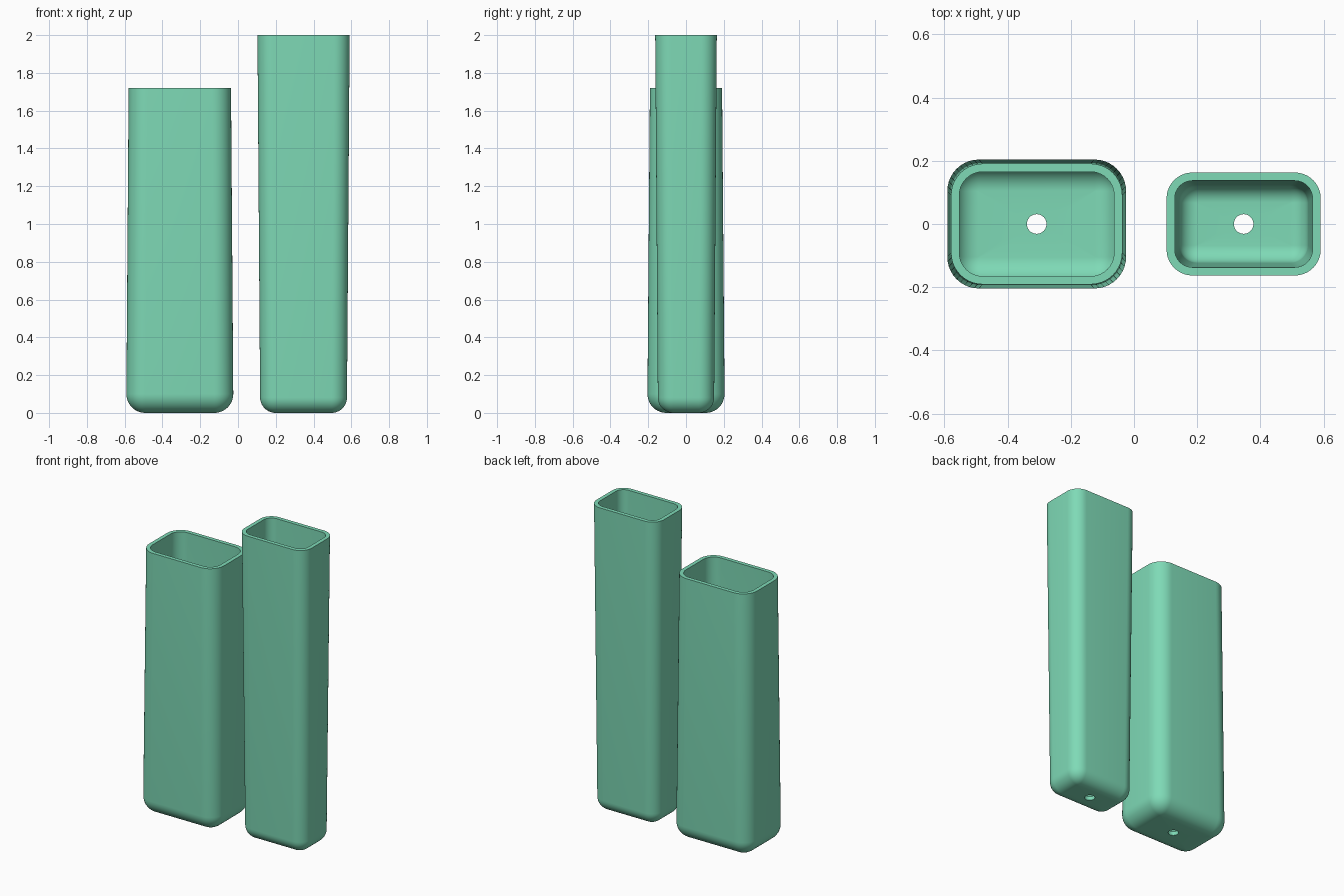
import bpy, bmesh, math

if "Cube" in bpy.data.objects:
    bpy.data.objects.remove(bpy.data.objects["Cube"])

mat = bpy.data.materials.new("mint_green")
mat.diffuse_color = (0.21, 0.70, 0.47, 1)
mat.use_nodes = True
mat.node_tree.nodes["Principled BSDF"].inputs["Base Color"].default_value = mat.diffuse_color

N = 10        # segments per rounded corner
WALL = 0.026  # wall thickness
HOLE = 0.031  # drain hole radius


def rounded_rect(a, b, r, z):
    """Points of a rounded rectangle with half sizes a, b and corner radius r."""
    pts = []
    for k, (sx, sy) in enumerate([(1, 1), (-1, 1), (-1, -1), (1, -1)]):
        for i in range(N + 1):
            t = math.pi / 2 * (k + i / N)
            pts.append((sx * (a - r) + r * math.cos(t),
                        sy * (b - r) + r * math.sin(t), z))
    return pts


def circle(r, z):
    n = 4 * (N + 1)
    return [(r * math.cos(2 * math.pi * (i + 0.5) / n),
             r * math.sin(2 * math.pi * (i + 0.5) / n), z) for i in range(n)]


def shell(low, top, r, z0, height):
    """Loops from the rim down the wall, round the bottom fillet, to the hole."""
    loops = [rounded_rect(*top, r, height)]
    for i in range(N + 1):
        t = math.pi / 2 * i / N
        inset = min(r * (1 - math.cos(t)), r - 0.002)
        loops.append(rounded_rect(low[0] - inset, low[1] - inset, r - inset,
                                  z0 + r * (1 - math.sin(t))))
    loops.append(circle(HOLE, z0))
    return loops


def tall_pot(name, x, low, top, r, height):
    outer = shell(low, top, r, 0, height)
    inner = shell([v - WALL for v in low], [v - WALL for v in top],
                  r - WALL, WALL, height)
    bm = bmesh.new()
    rings = [[bm.verts.new(p) for p in loop] for loop in outer + inner[::-1]]
    n = len(rings[0])
    # closed skin: outside, hole wall, inside, rim
    for j, ring in enumerate(rings):
        nxt = rings[(j + 1) % len(rings)]
        for i in range(n):
            k = (i + 1) % n
            bm.faces.new((ring[i], nxt[i], nxt[k], ring[k]))
    bmesh.ops.recalc_face_normals(bm, faces=bm.faces)
    me = bpy.data.meshes.new(name)
    bm.to_mesh(me)
    bm.free()
    me.materials.append(mat)
    ob = bpy.data.objects.new(name, me)
    ob.location.x = x
    bpy.context.collection.objects.link(ob)
    bpy.ops.object.select_all(action='DESELECT')
    ob.select_set(True)
    bpy.context.view_layer.objects.active = ob
    bpy.ops.object.shade_smooth_by_angle(angle=math.radians(35))


# wide sleeve narrows toward the rim, slim sleeve widens toward the rim
tall_pot("wide_sleeve", -0.308, (0.283, 0.204), (0.271, 0.191), 0.10, 1.72)
tall_pot("slim_sleeve", 0.347, (0.230, 0.149), (0.244, 0.163), 0.082, 2.0)
